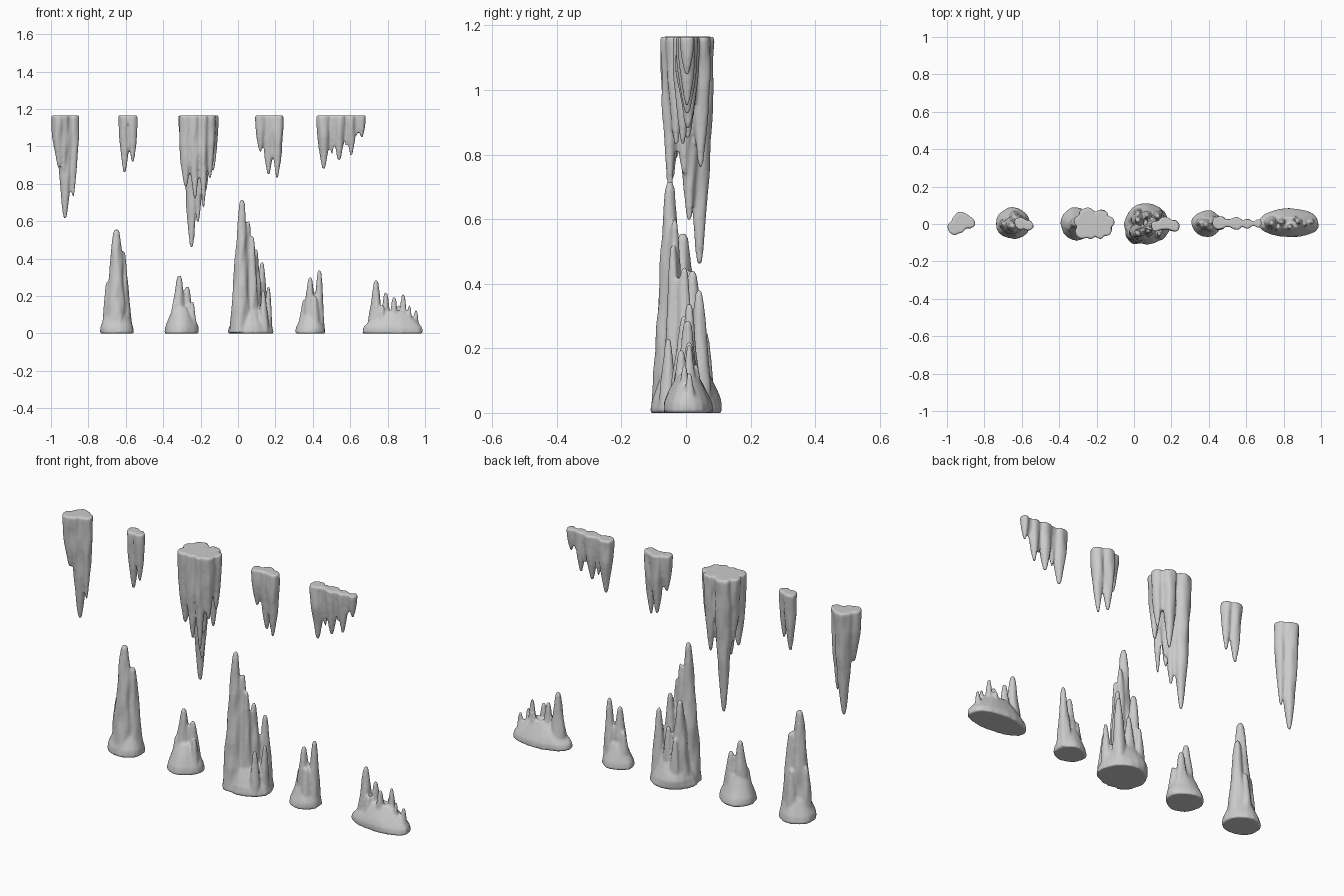
import bpy, bmesh
from math import sin, cos, tau
from mathutils import Vector, noise

TOP = 1.165
# radius factor along a drip, root to tip
HANG = [(0, .9), (.015, 1), (.2, .96), (.4, .86), (.6, .7), (.78, .5), (.92, .32), (.985, .2), (1, .1)]
RISE = [(0, 1.2), (.12, 1.05), (.3, .9), (.5, .74), (.7, .56), (.87, .42), (.97, .3), (1, .16)]
MOUND = [(0, .97), (.05, 1), (.25, .95), (.45, .82), (.7, .64), (1, .4)]


def lathe(bm, root, tip, rx, ry, profile, bump):
    """Closed lumpy tapered column from root to tip."""
    root, tip, n, steps = Vector(root), Vector(tip), 20, 4
    pts = []
    for (t0, r0), (t1, r1) in zip(profile, profile[1:]):
        pts += [(t0 + (t1 - t0) * k / steps, r0 + (r1 - r0) * k / steps) for k in range(steps)]
    pts.append(profile[-1])
    rings = []
    for t, f in pts:
        c = root.lerp(tip, t)
        ring = []
        for i in range(n):
            a = tau * i / n
            k = f * (1 + bump * noise.noise(Vector((cos(a) * 1.4 + root.x * 37, sin(a) * 1.4 + root.y * 53, c.z * 9))))
            ring.append(bm.verts.new((c.x + rx * k * cos(a), c.y + ry * k * sin(a), c.z)))
        rings.append(ring)
    for lo, hi in zip(rings, rings[1:]):
        for i in range(n):
            j = (i + 1) % n
            bm.faces.new((lo[i], lo[j], hi[j], hi[i]))
    bm.faces.new(rings[0][::-1])
    bm.faces.new(rings[-1])


def finish(bm, name):
    """Fuse the columns into one smooth melted surface."""
    bmesh.ops.recalc_face_normals(bm, faces=bm.faces)
    me = bpy.data.meshes.new(name)
    bm.to_mesh(me)
    bm.free()
    ob = bpy.data.objects.new(name, me)
    bpy.context.collection.objects.link(ob)
    rm = ob.modifiers.new("fuse", 'REMESH')
    rm.mode, rm.voxel_size, rm.use_smooth_shade = 'VOXEL', .006, True
    sm = ob.modifiers.new("melt", 'SMOOTH')
    sm.factor, sm.iterations = .5, 4


def stalactite(name, drips):
    bm = bmesh.new()
    for x, y, r, z, dx in drips:
        lathe(bm, (x, y, TOP), (x + dx, y, z), r, r, HANG, .2)
    finish(bm, name)


def stalagmite(name, base, spikes):
    bm = bmesh.new()
    x, y, rx, ry, h = base
    lathe(bm, (x, y, 0), (x, y, h), rx, ry, MOUND, .12)
    for x, y, r, z, dx in spikes:
        lathe(bm, (x, y, .004), (x + dx, y, z), r, r, RISE, .22)
    finish(bm, name)


# hanging formations: x, y, radius, tip height, lean
stalactite("stalactite_long", [
    (-.922, .015, .047, .615, -.003), (-.963, -.02, .036, .89, .005),
    (-.877, .006, .029, .73, -.005), (-.93, -.01, .036, .85, 0)])
stalactite("stalactite_small", [
    (-.607, .003, .033, .86, 0), (-.563, -.008, .027, .915, 0)])
stalactite("stalactite_great", [
    (-.25, .042, .045, .46, .002), (-.275, -.035, .042, .785, -.005),
    (-.285, .015, .033, .83, 0), (-.235, -.045, .036, .72, .005),
    (-.215, .01, .04, .595, 0), (-.185, -.05, .028, .67, 0),
    (-.175, .045, .034, .76, 0), (-.15, -.03, .033, .83, 0),
    (-.133, .01, .03, .87, 0), (-.195, -.005, .04, .74, 0)])
stalactite("stalactite_forked", [
    (.12, -.012, .03, .97, 0), (.163, .005, .035, .85, 0),
    (.212, -.01, .032, .83, -.003), (.185, -.005, .024, .96, 0)])
stalactite("stalactite_curtain", [
    (.458, .006, .039, .88, 0), (.502, .006, .022, .96, 0),
    (.545, .004, .036, .925, -.005), (.578, .003, .016, 1.0, 0),
    (.605, .003, .028, .95, 0), (.635, .003, .016, 1.06, 0),
    (.662, .003, .023, 1.045, 0)])

# standing formations: base is x, y, radii, mound height
stalagmite("stalagmite_tall", (-.647, .003, .094, .086, .14), [
    (-.652, -.01, .056, .556, .003), (-.617, .01, .045, .44, .002),
    (-.692, .0, .033, .275, -.005), (-.64, -.035, .035, .25, 0), (-.64, .04, .033, .26, 0)])
stalagmite("stalagmite_twin", (-.305, .0, .094, .088, .14), [
    (-.317, .0, .043, .31, .003), (-.272, .015, .038, .25, 0),
    (-.245, -.01, .028, .17, 0), (-.34, -.02, .03, .17, 0)])
stalagmite("stalagmite_great", (.066, .0, .124, .112, .17), [
    (.012, -.05, .05, .715, .01), (.05, -.035, .034, .6, .005),
    (.078, -.04, .032, .52, 0), (.095, -.005, .038, .45, 0),
    (.02, .02, .045, .44, 0), (.125, .04, .037, .38, .003),
    (.155, -.01, .028, .25, .008), (.135, -.055, .028, .23, 0),
    (.02, .06, .03, .25, 0), (.07, .045, .034, .3, 0)])
stalagmite("stalagmite_pair", (.388, .003, .08, .073, .12), [
    (.385, -.005, .038, .3, 0), (.428, .01, .034, .338, .008),
    (.35, .01, .03, .18, .005), (.41, -.02, .032, .2, 0)])
stalagmite("stalagmite_ridge", (.83, .006, .163, .077, .12), [
    (.735, .005, .039, .285, .003), (.79, .01, .031, .22, 0),
    (.835, -.015, .029, .195, 0), (.883, .01, .025, .21, 0),
    (.912, -.005, .022, .15, .005), (.945, .01, .022, .125, .008),
    (.86, .03, .026, .15, 0), (.77, -.02, .03, .15, 0)])
